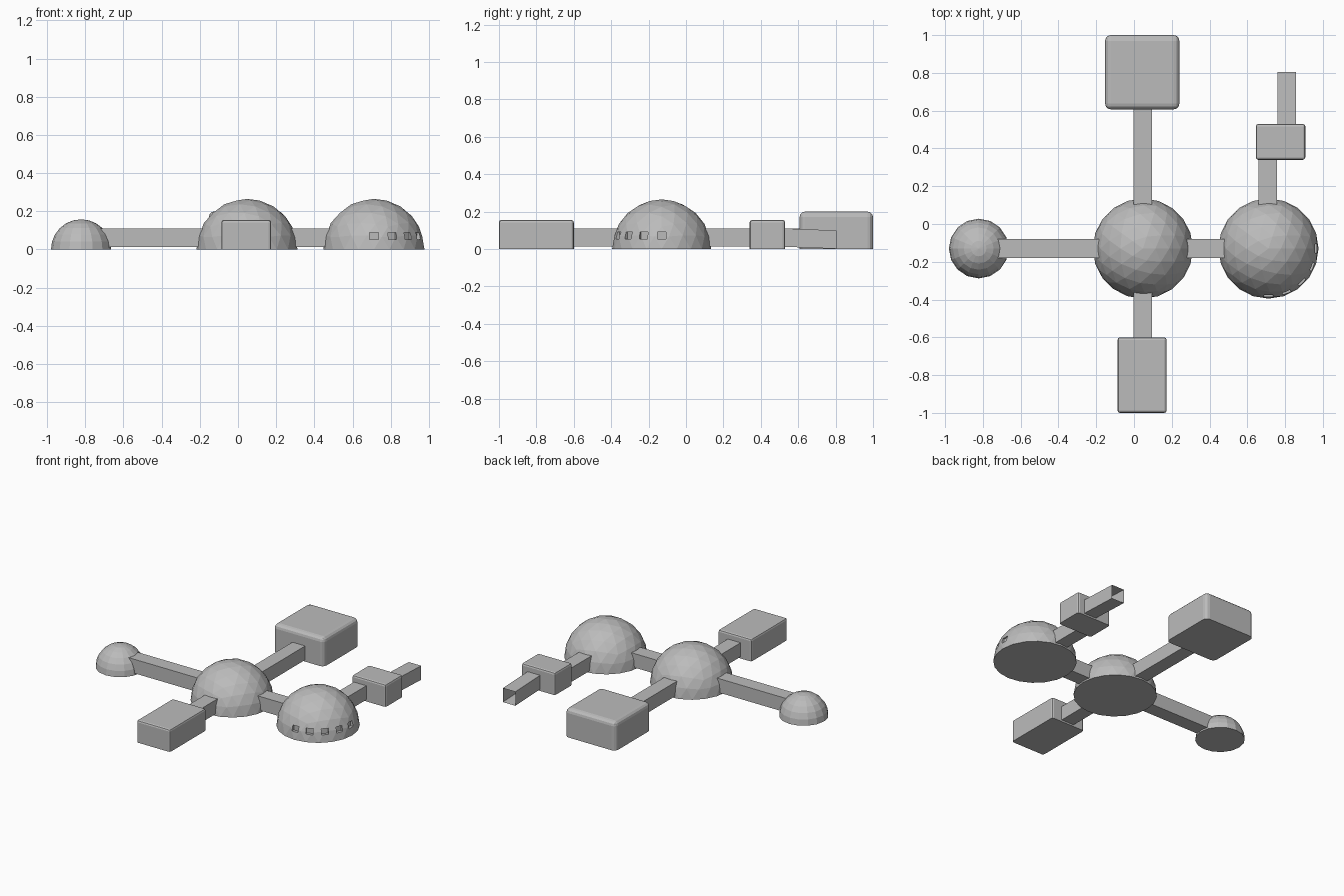
import bpy, bmesh, math
from mathutils import Vector, Matrix

if "Cube" in bpy.data.objects:
    bpy.data.objects.remove(bpy.data.objects["Cube"])

grey = bpy.data.materials.new("light_grey")
grey.diffuse_color = (0.5, 0.5, 0.5, 1)
grey.use_nodes = True
grey.node_tree.nodes["Principled BSDF"].inputs["Base Color"].default_value = grey.diffuse_color


def finish(bm, name):
    bmesh.ops.recalc_face_normals(bm, faces=bm.faces[:])
    me = bpy.data.meshes.new(name)
    bm.to_mesh(me)
    bm.free()
    me.materials.append(grey)
    ob = bpy.data.objects.new(name, me)
    bpy.context.collection.objects.link(ob)
    return ob


def box_mesh(bm, lo, hi):
    lo, hi = Vector(lo), Vector(hi)
    m = Matrix.Translation((lo + hi) / 2) @ Matrix.Diagonal((*(hi - lo), 1))
    return bmesh.ops.create_cube(bm, size=1, matrix=m)["verts"]


def dome(name, x, y, r, round_pole=False):
    """Half sphere with a flat closed floor."""
    bm = bmesh.new()
    if round_pole:
        bmesh.ops.create_uvsphere(bm, u_segments=16, v_segments=12, radius=r)
    else:
        bmesh.ops.create_icosphere(bm, subdivisions=3, radius=r)
    geom = bm.verts[:] + bm.edges[:] + bm.faces[:]
    bmesh.ops.bisect_plane(bm, geom=geom, dist=1e-5, plane_co=(0, 0, 0),
                           plane_no=(0, 0, 1), clear_inner=True)
    rim = [e for e in bm.edges if e.is_boundary]
    bmesh.ops.contextual_create(bm, geom=rim)
    bmesh.ops.translate(bm, verts=bm.verts[:], vec=(x, y, 0))
    return finish(bm, name)


def module(name, x0, x1, y0, y1, h, bevel, segments):
    """Box room with rounded top and upright edges."""
    bm = bmesh.new()
    box_mesh(bm, (x0, y0, 0), (x1, y1, h))
    edges = [e for e in bm.edges if max(v.co.z for v in e.verts) > 0.01]
    bmesh.ops.bevel(bm, geom=edges, offset=bevel, segments=segments,
                    profile=0.5, affect='EDGES')
    return finish(bm, name)


def tunnel(name, x0, x1, y0, y1, axis, drop=0.0):
    """Square corridor, open at both ends; drop lowers its far end."""
    bm = bmesh.new()
    box_mesh(bm, (x0, y0, 0.012), (x1, y1, 0.110))
    bm.normal_update()
    ends = [f for f in bm.faces if abs(f.normal[axis]) > 0.9]
    bmesh.ops.delete(bm, geom=ends, context='FACES_ONLY')
    for v in bm.verts:
        v.co.z -= drop * (v.co.y - y0) / (y1 - y0)
    return finish(bm, name)


# domes
CY = -0.13
dome("central_dome", 0.047, CY, 0.265)
window_dome = dome("window_dome", 0.712, CY, 0.265)
dome("small_dome", -0.822, CY, 0.158, round_pole=True)

# box rooms
module("large_room", -0.153, 0.24, 0.607, 1.0, 0.20, 0.03, 3)
module("front_room", -0.087, 0.173, -1.0, -0.6, 0.155, 0.013, 2)
module("airlock_room", 0.645, 0.907, 0.34, 0.53, 0.155, 0.013, 2)

# connecting tunnels
tunnel("left_tunnel", -0.735, -0.17, CY - 0.05, CY + 0.05, 0)
tunnel("right_tunnel", 0.265, 0.495, CY - 0.05, CY + 0.05, 0)
tunnel("back_tunnel", -0.003, 0.096, 0.085, 0.62, 1)
tunnel("front_tunnel", -0.003, 0.096, -0.62, -0.345, 1)
tunnel("airlock_link", 0.66, 0.757, 0.085, 0.35, 1)
tunnel("open_tunnel", 0.76, 0.857, 0.52, 0.805, 1, drop=0.011)

# recessed square windows around the front right quarter of the dome
bm = bmesh.new()
for i in range(5):
    verts = box_mesh(bm, (0.236, -0.023, 0.052), (0.30, 0.023, 0.09))
    m = Matrix.Translation((0.712, CY, 0)) @ Matrix.Rotation(
        math.radians(-90 + 22.5 * i), 4, 'Z')
    bmesh.ops.transform(bm, matrix=m, verts=verts)
cutter = finish(bm, "window_cutter")
cutter.hide_render = True
cut = window_dome.modifiers.new("windows", 'BOOLEAN')
cut.operation = 'DIFFERENCE'
cut.solver = 'EXACT'
cut.object = cutter
bpy.context.view_layer.objects.active = window_dome
bpy.ops.object.modifier_apply(modifier="windows")
bpy.data.objects.remove(cutter)
